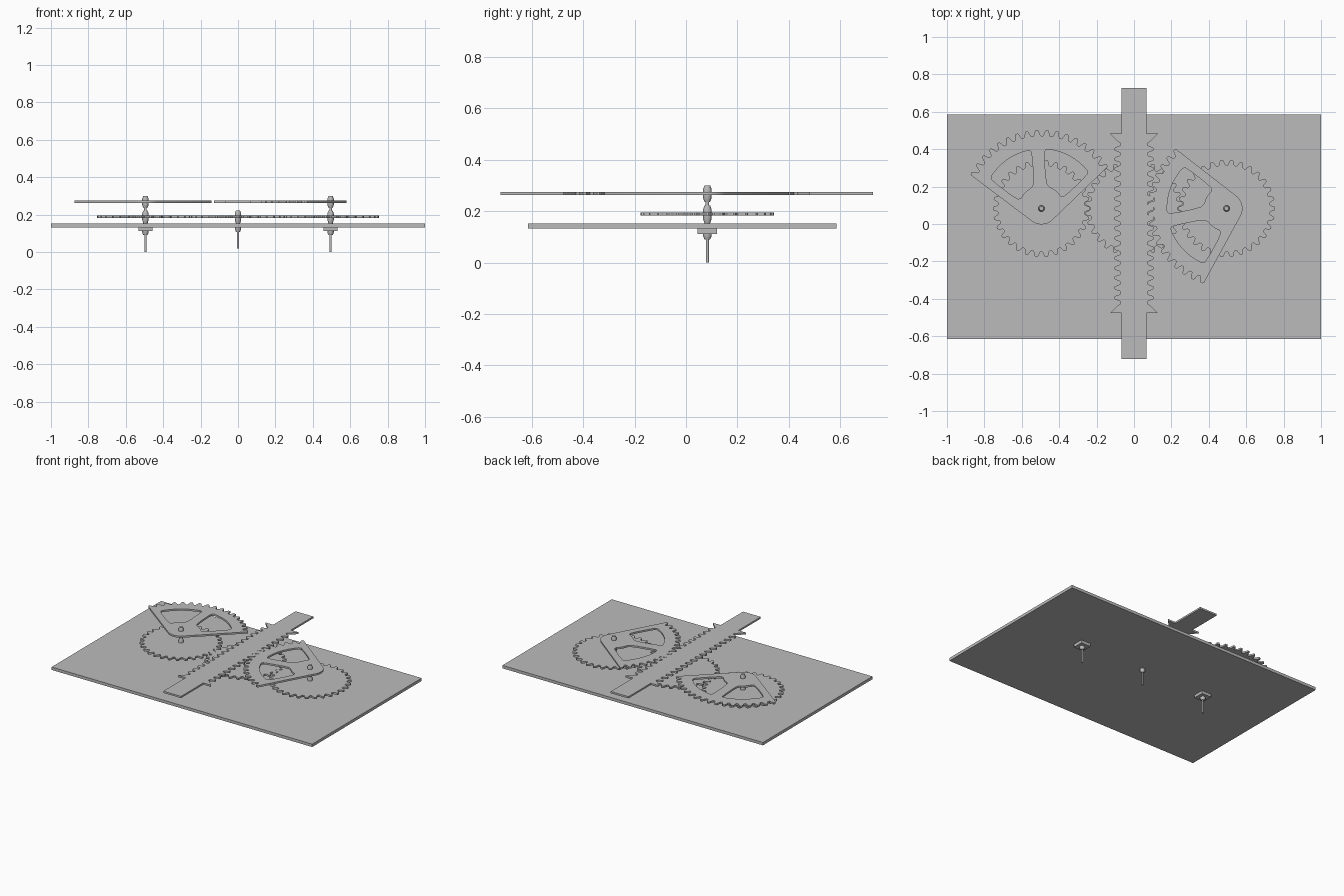
import bpy
import bmesh
from math import sin, cos, asin, pi, radians, tau

if "Cube" in bpy.data.objects:
    bpy.data.objects.remove(bpy.data.objects["Cube"])

grey = bpy.data.materials.new("plain grey")
grey.use_nodes = True
grey.diffuse_color = (0.5, 0.5, 0.5, 1)
grey.node_tree.nodes["Principled BSDF"].inputs["Base Color"].default_value = (0.5, 0.5, 0.5, 1)

AXLE_X = 0.495
AXLE_Y = 0.083
GEAR_TEETH = 30
SECTOR_TEETH = 48


def finish(obj):
    bpy.ops.object.select_all(action='DESELECT')
    obj.select_set(True)
    bpy.context.view_layer.objects.active = obj
    if obj.type == 'CURVE':
        bpy.ops.object.convert(target='MESH')
        obj = bpy.context.object
    obj.data.materials.clear()
    obj.data.materials.append(grey)
    bpy.ops.object.shade_smooth_by_angle(angle=radians(30))
    return obj


def flat_part(name, loops, location, thickness, turn=0):
    """Extruded flat outline; further loops become holes."""
    curve = bpy.data.curves.new(name, 'CURVE')
    curve.dimensions = '2D'
    curve.fill_mode = 'BOTH'
    curve.extrude = thickness / 2
    for loop in loops:
        spline = curve.splines.new('POLY')
        spline.points.add(len(loop) - 1)
        for point, (x, y) in zip(spline.points, loop):
            point.co = (x, y, 0, 1)
        spline.use_cyclic_u = True
    obj = bpy.data.objects.new(name, curve)
    obj.location = location
    obj.rotation_euler.z = turn
    bpy.context.collection.objects.link(obj)
    return finish(obj)


def box(name, size, location):
    bpy.ops.mesh.primitive_cube_add(size=1, location=location)
    obj = bpy.context.object
    obj.name = name
    obj.scale = size
    return finish(obj)


def lathe(name, profile, location, sides=16):
    """Revolve (radius, height) pairs around z, with capped ends."""
    bm = bmesh.new()
    rings = [[bm.verts.new((r * cos(tau * i / sides), r * sin(tau * i / sides), z))
              for i in range(sides)] for r, z in profile]
    for low, high in zip(rings, rings[1:]):
        for i in range(sides):
            j = (i + 1) % sides
            bm.faces.new((low[i], low[j], high[j], high[i]))
    bm.faces.new(rings[0][::-1])
    bm.faces.new(rings[-1])
    mesh = bpy.data.meshes.new(name)
    bm.to_mesh(mesh)
    bm.free()
    obj = bpy.data.objects.new(name, mesh)
    obj.location = location
    bpy.context.collection.objects.link(obj)
    return finish(obj)


def wave(phase):
    """Rounded tooth shape between -1 and 1."""
    return max(-1, min(1, 1.5 * cos(phase)))


def polar(r, a):
    return (r * cos(a), r * sin(a))


def arc(r, start, end, steps):
    return [polar(r, start + (end - start) * i / steps) for i in range(steps + 1)]


def round_corners(points):
    out = []
    for (ax, ay), (bx, by) in zip(points, points[1:] + points[:1]):
        out += [(ax * .75 + bx * .25, ay * .75 + by * .25),
                (ax * .25 + bx * .75, ay * .25 + by * .75)]
    return out


# Base plate
box("base_plate", (2, 1.2, 0.02), (0, -0.015, 0.142))

# Three meshing round gears
def round_gear(name, x, phase):
    count = GEAR_TEETH * 12
    outline = [polar(0.246 + 0.014 * wave(GEAR_TEETH * tau * i / count + phase), tau * i / count)
               for i in range(count)]
    flat_part(name, [outline], (x, AXLE_Y, 0.189), 0.013)


round_gear("left_gear", AXLE_X, 0)
round_gear("middle_gear", 0, pi)
round_gear("right_gear", -AXLE_X, 0)

# Sector gears with two windows each
HUB = 0.085
SPREAD = radians(49.5)


def window(side):
    spoke, beam, outer, inner = 0.033, 0.04, 0.318, 0.122

    def near(r):
        return asin(spoke / r)

    def far(r):
        return SPREAD + asin(beam / r)
    trim_out, trim_in = radians(2.5), radians(8)
    pts = arc(outer, near(outer) + trim_out, far(outer) - trim_out, 14)
    pts += [polar(r, far(r)) for r in (outer - .015, inner + .02)]
    pts += arc(inner, far(inner) - trim_in, near(inner) + trim_in, 8)
    pts += [polar(r, near(r)) for r in (inner + .02, outer - .015)]
    return round_corners([(x, side * y) for x, y in pts])


def sector_gear(name, x, heading):
    reach = SPREAD + asin(HUB / 0.41)
    count = 200
    outline = []
    for i in range(count + 1):
        a = -reach + 2 * reach * i / count
        outline.append(polar(0.404 + 0.016 * wave(SECTOR_TEETH * a), a))
    outline += arc(HUB, SPREAD + pi / 2, 3 * pi / 2 - SPREAD, 14)
    flat_part(name, [outline, window(1), window(-1)], (x, AXLE_Y, 0.269), 0.012, radians(heading))


sector_gear("right_sector_gear", -AXLE_X, 93.4)
sector_gear("left_sector_gear", AXLE_X, 191.7)

# Sliding double rack with hooked stops at both ends of the teeth
pitch = 0.053
half_length = 0.48
side_outline = [(0.068, -0.725), (0.068, -half_length), (0.128, -half_length), (0.088, -0.44)]
steps = 192
for i in range(steps + 1):
    y = -0.43 + 0.86 * i / steps
    side_outline.append((0.089 + 0.016 * wave(tau * y / pitch + pi), y))
side_outline += [(0.088, 0.44), (0.128, half_length), (0.068, half_length), (0.068, 0.725)]
rack = side_outline + [(-x, y) for x, y in reversed(side_outline)]
flat_part("sliding_rack", [rack], (0, 0.003, 0.269), 0.012)

# Axles with tapered nuts, and square bearing blocks under the plate
def nut(bottom, top):
    height = top - bottom
    return [(0.007, bottom), (0.017, bottom), (0.017, bottom + height * .4),
            (0.011, top), (0.007, top)]


def nut_down(bottom, top):
    return [(r, bottom + top - z) for r, z in reversed(nut(bottom, top))]


gear_nuts = nut_down(0.152, 0.183) + nut(0.195, 0.222)
for name, x in (("left", AXLE_X), ("right", -AXLE_X)):
    profile = ([(0.006, 0), (0.006, 0.09)] + nut_down(0.09, 0.113) + gear_nuts
               + nut_down(0.236, 0.263) + nut(0.275, 0.3))
    lathe(name + "_axle", profile, (x, AXLE_Y, 0))
    box(name + "_bearing_block", (0.075, 0.075, 0.02), (x, AXLE_Y, 0.122))

lathe("middle_axle", [(0.006, 0.02), (0.006, 0.108)] + nut_down(0.108, 0.132) + gear_nuts,
      (0, AXLE_Y, 0))
